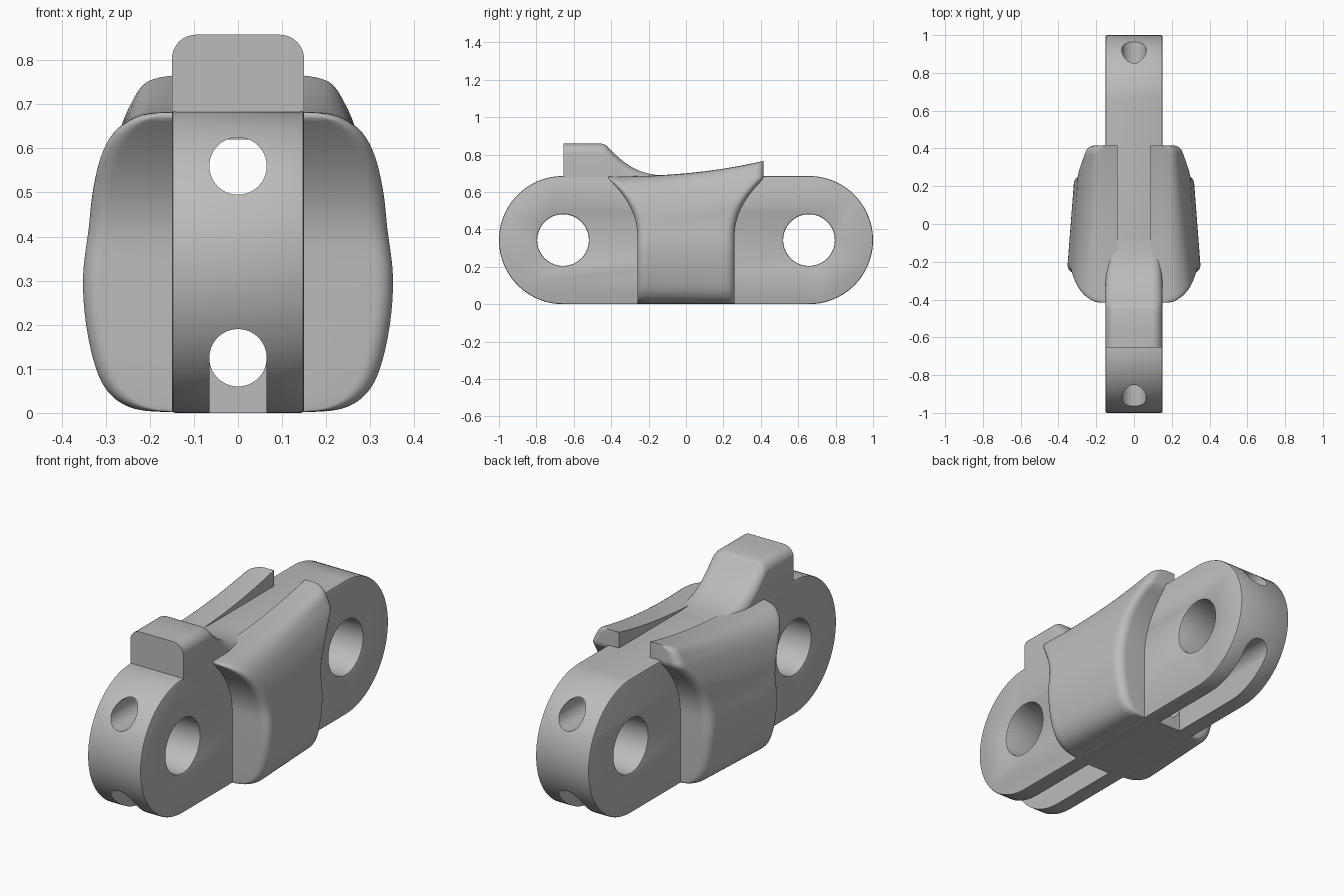
import bpy, bmesh, math
from mathutils import Vector, Matrix

if "Cube" in bpy.data.objects:
    bpy.data.objects.remove(bpy.data.objects["Cube"], do_unlink=True)

grey = bpy.data.materials.new("plain grey")
grey.use_nodes = True
colour = (0.5, 0.5, 0.5, 1)
grey.diffuse_color = colour
grey.node_tree.nodes["Principled BSDF"].inputs["Base Color"].default_value = colour

HALF, RAD, END = 0.15, 0.3425, 0.6575     # body half width, end radius, pin position


def make(name, bm):
    bmesh.ops.recalc_face_normals(bm, faces=bm.faces)
    mesh = bpy.data.meshes.new(name)
    bm.to_mesh(mesh)
    bm.free()
    mesh.materials.append(grey)
    ob = bpy.data.objects.new(name, mesh)
    bpy.context.collection.objects.link(ob)
    return ob


def activate(ob):
    bpy.ops.object.select_all(action='DESELECT')
    ob.select_set(True)
    bpy.context.view_layer.objects.active = ob


def smooth(ob, angle=35):
    activate(ob)
    bpy.ops.object.shade_smooth_by_angle(angle=math.radians(angle))


def cut(ob, cutter):
    cutter.hide_render = True
    mod = ob.modifiers.new("cut", 'BOOLEAN')
    mod.operation, mod.solver, mod.object = 'DIFFERENCE', 'EXACT', cutter
    activate(ob)
    bpy.ops.object.modifier_apply(modifier=mod.name)
    bpy.data.objects.remove(cutter, do_unlink=True)


def rod(axis, radius, length, centre):
    bm = bmesh.new()
    turn = Matrix.Rotation(math.pi / 2, 4, 'Y' if axis == 'x' else 'X')
    bmesh.ops.create_cone(bm, cap_ends=True, segments=64, radius1=radius, radius2=radius,
                          depth=length, matrix=Matrix.Translation(centre) @ turn)
    return make("rod_cutter", bm)


def box(size, centre):
    bm = bmesh.new()
    bmesh.ops.create_cube(bm, size=1, matrix=Matrix.Translation(centre) @ Matrix.Diagonal((*size, 1)))
    return make("slot_cutter", bm)


def loft(name, rows):
    """Skin closed loops of equal length; cap both ends in mirrored strips."""
    bm = bmesh.new()
    grid = [[bm.verts.new(p) for p in row] for row in rows]
    n = len(grid[0])
    for a, b in zip(grid, grid[1:]):
        for i in range(n):
            j = (i + 1) % n
            bm.faces.new((a[i], a[j], b[j], b[i]))
    for row in (grid[0], grid[-1]):
        for i in range(n // 2 - 1):
            bm.faces.new((row[i], row[i + 1], row[n - 2 - i], row[n - 1 - i]))
    return make(name, bm)


def spline(points, steps=4):
    """Smooth curve through the given points."""
    pts = [Vector(p) for p in points]
    pts = [2 * pts[0] - pts[1]] + pts + [2 * pts[-1] - pts[-2]]
    out = []
    for a, b, c, d in zip(pts, pts[1:], pts[2:], pts[3:]):
        for k in range(steps):
            t = k / steps
            out.append(b + (c - a) * t / 2 + (2 * a - 5 * b + 4 * c - d) * t * t / 2
                       + (3 * b - a - 3 * c + d) * t ** 3 / 2)
    return out + [pts[-2]]


# Link body: round-ended bar with pin holes
bm = bmesh.new()
ring = []
for k in range(98):
    side = 1 if k < 49 else -1
    a = math.pi * (k if k < 49 else k - 1) / 48 - math.pi / 2
    ring.append(bm.verts.new((-HALF, side * END + RAD * math.cos(a), RAD + RAD * math.sin(a))))
face = bm.faces.new(ring)
extruded = bmesh.ops.extrude_face_region(bm, geom=[face])
bmesh.ops.translate(bm, vec=(2 * HALF, 0, 0),
                    verts=[v for v in extruded["geom"] if isinstance(v, bmesh.types.BMVert)])
body = make("link_body", bm)
for s in (-1, 1):
    cut(body, rod('x', 0.138, 1, (0, s * END, RAD)))
bevel = body.modifiers.new("edge", 'BEVEL')
bevel.width, bevel.segments, bevel.limit_method, bevel.angle_limit = 0.007, 2, 'ANGLE', 1.0
activate(body)
bpy.ops.object.modifier_apply(modifier=bevel.name)

# Lengthwise tunnels, and slots opening the lower one downwards
cut(body, rod('y', 0.065, 3, (0, 0, 0.56)))
cut(body, rod('y', 0.065, 3, (0, 0, 0.125)))
for s in (-1, 1):
    cut(body, box((0.13, 1, 0.3), (0, s * 0.77, -0.025)))
smooth(body)

# Raised stop with a concave ramp and rounded shoulders
ramp = [(-0.655, 0.858), (-0.56, 0.858), (-0.45, 0.858)] + [tuple(p) for p in spline(
    [(-0.435, 0.853), (-0.42, 0.842), (-0.35, 0.775), (-0.27, 0.722), (-0.18, 0.694), (-0.07, 0.684), (0.03, 0.68)])]
rows = []
for y, z in ramp:
    arc = [(0.095 + 0.055 * math.cos(a), z - 0.055 + 0.055 * math.sin(a))
           for a in (math.pi / 2 * k / 8 for k in range(9))]
    right = [(HALF, 0.62)] + arc
    rows.append([(x, y, h) for x, h in right] + [(-x, y, h) for x, h in reversed(right)])
smooth(loft("stop_ramp", rows), 40)

# Side pads: waisted below, flaring to lips at the top
front = spline([(0.09, 0.683), (0.19, 0.681), (0.24, 0.668), (0.285, 0.635), (0.315, 0.58), (0.333, 0.5), (0.342, 0.42),
                (0.355, 0.31), (0.348, 0.2), (0.325, 0.1), (0.295, 0.045), (0.25, 0.014), (0.19, 0.003), (0.09, 0.003)])
back = spline([(0.09, 0.765), (0.18, 0.765), (0.215, 0.752), (0.238, 0.715), (0.262, 0.66), (0.29, 0.56), (0.3, 0.45),
               (0.315, 0.31), (0.308, 0.2), (0.29, 0.1), (0.265, 0.045), (0.23, 0.014), (0.18, 0.003), (0.09, 0.003)])
INNER, ROUND, STEPS = 0.088, 0.045, 40


def pad_row(t, side):
    outer, inner = [], []
    for f, b in zip(front, back):
        x = f.x + (b.x - f.x) * t
        z = f.y + (b.y - f.y) * t ** 2.3
        flare = min(max((z - 0.37) / 0.3, 0), 1)
        edge = 0.26 + 0.155 * flare ** 2
        y = edge * (2 * t - 1)
        u = max(0, 1 - (edge - abs(y)) / ROUND)
        soft = min(1, max(0, (x - 0.1) / 0.1))
        x -= soft * ROUND * (1 - math.sqrt(max(0, 1 - u * u)))
        outer.append((side * x, y, z))
        inner.append((side * INNER, y, z))
    return outer + inner[::-1]


for side, label in ((1, "left"), (-1, "right")):
    ts = [(1 - math.cos(math.pi * k / STEPS)) / 2 for k in range(STEPS + 1)]
    smooth(loft(label + "_side_pad", [pad_row(t, side) for t in ts]), 40)
